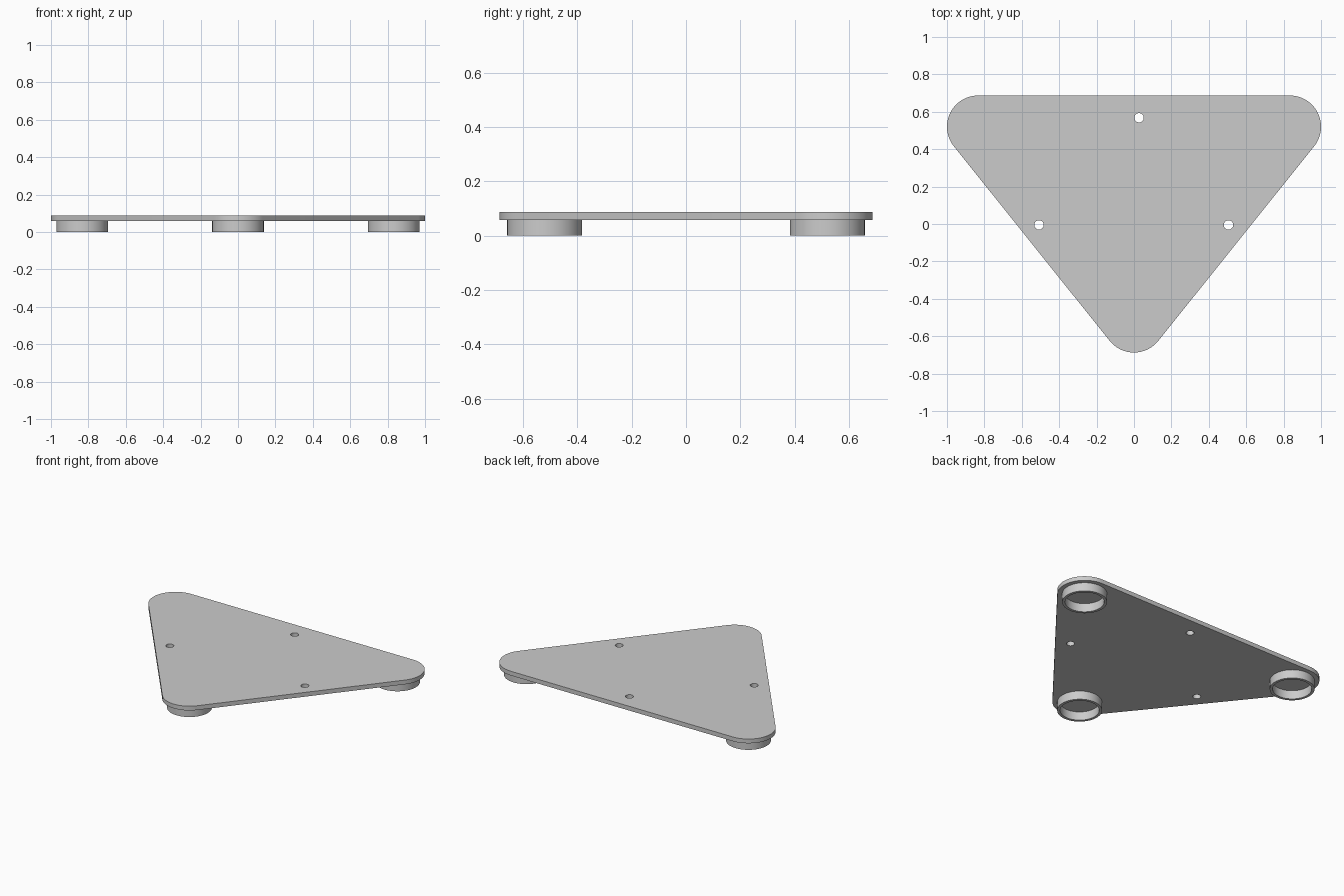
import bpy, bmesh
from math import cos, sin, pi, atan2

if "Cube" in bpy.data.objects:
    bpy.data.objects.remove(bpy.data.objects["Cube"], do_unlink=True)

grey = bpy.data.materials.new("light grey")
grey.use_nodes = True
grey.diffuse_color = (0.6, 0.6, 0.6, 1)
grey.node_tree.nodes["Principled BSDF"].inputs["Base Color"].default_value = grey.diffuse_color

FOOT_H, TOP = 0.058, 0.087
CORNER_R, FOOT_R, FOOT_INNER, HOLE_R = 0.167, 0.138, 0.12, 0.025
CX, CY = 1 - CORNER_R, 0.52


def arc(x, y, r, start=0, end=2 * pi, n=64):
    return [(x + r * cos(start + (end - start) * i / n),
             y + r * sin(start + (end - start) * i / n)) for i in range(n)]


def extrude_outlines(name, outlines, z0, z1):
    """Fill nested closed outlines, inner ones as holes, and extrude them."""
    curve = bpy.data.curves.new(name, "CURVE")
    curve.dimensions = "2D"
    curve.fill_mode = "BOTH"
    curve.extrude = (z1 - z0) / 2
    for pts in outlines:
        spline = curve.splines.new("POLY")
        spline.points.add(len(pts) - 1)
        for p, (x, y) in zip(spline.points, pts):
            p.co = (x, y, 0, 1)
        spline.use_cyclic_u = True
    ob = bpy.data.objects.new(name, curve)
    bpy.context.collection.objects.link(ob)
    bpy.ops.object.select_all(action="DESELECT")
    ob.select_set(True)
    bpy.context.view_layer.objects.active = ob
    bpy.ops.object.convert(target="MESH")
    ob = bpy.context.object
    bm = bmesh.new()
    bm.from_mesh(ob.data)
    bmesh.ops.remove_doubles(bm, verts=bm.verts, dist=1e-5)
    bmesh.ops.translate(bm, verts=bm.verts, vec=(0, 0, (z0 + z1) / 2))
    bmesh.ops.recalc_face_normals(bm, faces=bm.faces)
    bm.to_mesh(ob.data)
    bm.free()
    ob.data.materials.clear()
    ob.data.materials.append(grey)
    bpy.ops.object.shade_smooth_by_angle()


# Triangular plate with rounded corners and three through holes
side = atan2(-CX, 2 * CY)  # outward direction of the right slanted edge
rim = (arc(CX, CY, CORNER_R, side, pi / 2, 32) + [(CX, CY + CORNER_R)]
       + arc(-CX, CY, CORNER_R, pi / 2, pi - side, 32)
       + [(-CX - CORNER_R * cos(side), CY + CORNER_R * sin(side))]
       + arc(0, -CY, CORNER_R, pi - side, 2 * pi + side, 32)
       + [(CORNER_R * cos(side), -CY + CORNER_R * sin(side))])
holes = [arc(x, y, HOLE_R, n=32) for x, y in
         ((0.027, 0.568), (-0.508, -0.005), (0.505, -0.005))]
extrude_outlines("plate", [rim] + holes, FOOT_H, TOP)

# Hollow ring foot under each corner
for name, x, y in (("left_foot", CX, CY), ("right_foot", -CX, CY), ("front_foot", 0, -CY)):
    extrude_outlines(name, [arc(x, y, FOOT_R), arc(x, y, FOOT_INNER)], 0, FOOT_H)
